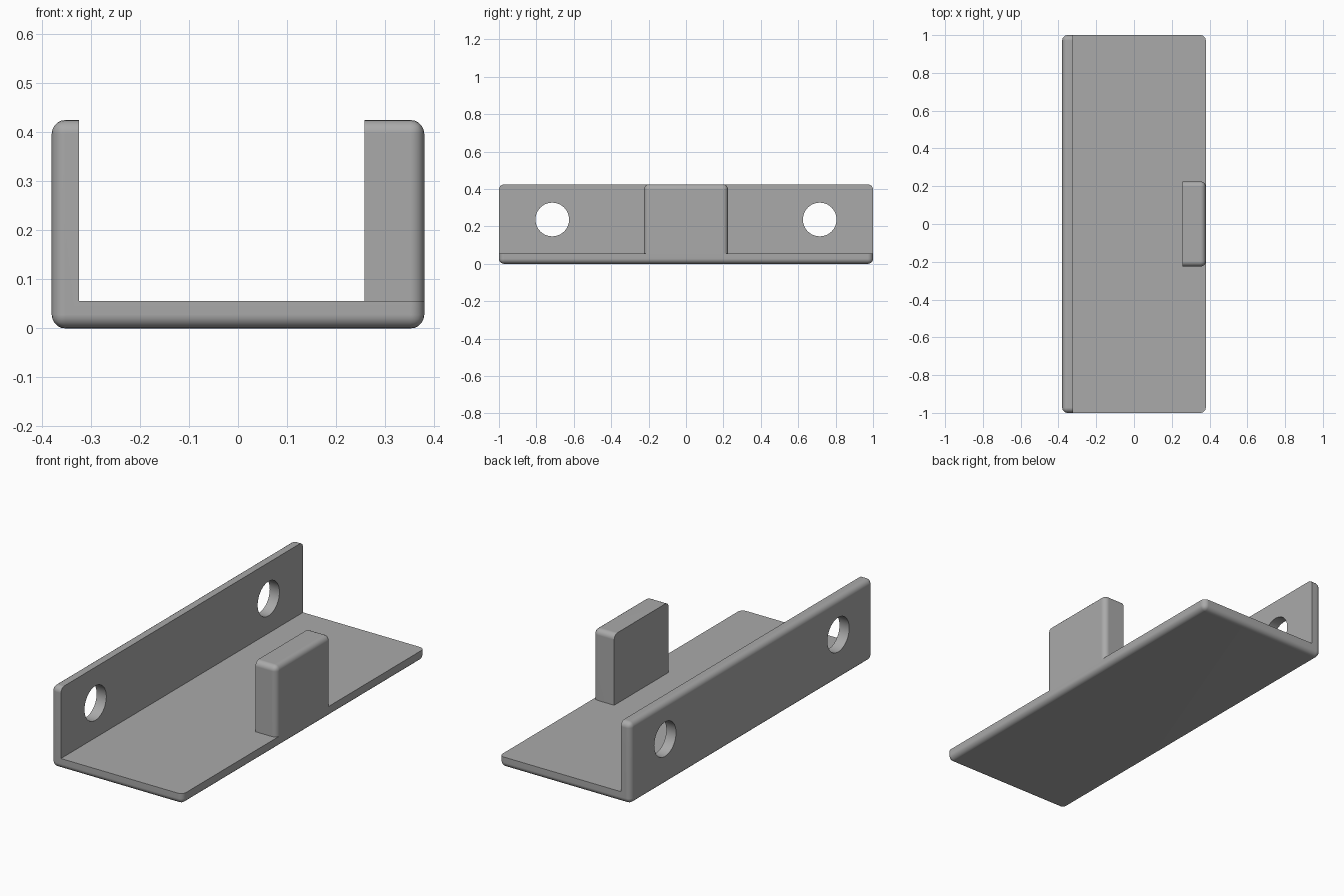
import bpy, bmesh
from mathutils import Matrix, Vector

cube = bpy.data.objects.get("Cube")
if cube:
    bpy.data.objects.remove(cube, do_unlink=True)

HALF_X, HALF_Y, HEIGHT = 0.38, 1.0, 0.425
THICK, ROUND = 0.056, 0.028
TAB_X, TAB_Y = 0.258, 0.225
HOLE_Y, HOLE_Z, HOLE_R = 0.715, 0.237, 0.09

grey = bpy.data.materials.new("plain grey")
grey.use_nodes = True
colour = (0.4, 0.4, 0.4, 1)
grey.diffuse_color = colour
grey.node_tree.nodes["Principled BSDF"].inputs["Base Color"].default_value = colour


def make_object(name, bm):
    mesh = bpy.data.meshes.new(name)
    bm.to_mesh(mesh)
    bm.free()
    mesh.materials.append(grey)
    obj = bpy.data.objects.new(name, mesh)
    bpy.context.collection.objects.link(obj)
    return obj


def box(name, low, high, radius=0):
    low, high = Vector(low), Vector(high)
    bm = bmesh.new()
    bmesh.ops.create_cube(bm, size=1, matrix=Matrix.Translation((low + high) / 2)
                          @ Matrix.Diagonal((*(high - low), 1)))
    if radius:
        bmesh.ops.bevel(bm, geom=bm.edges[:], offset=radius, segments=5,
                        profile=0.5, affect='EDGES')
    return make_object(name, bm)


def hole_cutter(name, y):
    bm = bmesh.new()
    bmesh.ops.create_cone(bm, cap_ends=True, segments=48, radius1=HOLE_R, radius2=HOLE_R,
                          depth=4 * THICK, matrix=Matrix.Translation((-HALF_X, y, HOLE_Z))
                          @ Matrix.Rotation(1.5707963, 4, 'Y'))
    return make_object(name, bm)


def activate(obj):
    bpy.ops.object.select_all(action='DESELECT')
    obj.select_set(True)
    bpy.context.view_layer.objects.active = obj


def cut(obj, cutter):
    cutter.hide_render = True
    activate(obj)
    mod = obj.modifiers.new("cut", 'BOOLEAN')
    mod.operation, mod.solver, mod.object = 'DIFFERENCE', 'EXACT', cutter
    bpy.ops.object.modifier_apply(modifier=mod.name)
    bpy.data.objects.remove(cutter, do_unlink=True)


def finish(obj):
    activate(obj)
    bpy.ops.object.shade_smooth_by_angle(angle=0.6)
    obj.modifiers.new("flat face normals", 'WEIGHTED_NORMAL').keep_sharp = True


# L-shaped bracket: rounded block with the inside removed, leaving sharp inner edges
bracket = box("base_and_wall", (-HALF_X, -HALF_Y, 0), (HALF_X, HALF_Y, HEIGHT), ROUND)
cut(bracket, box("pocket", (-HALF_X + THICK, -2, THICK), (1, 2, 1)))

# Mounting holes through the wall
for side in (-1, 1):
    cut(bracket, hole_cutter("hole", side * HOLE_Y))
finish(bracket)

# Tab: rounded outside and top, sharp inside and where it meets the base
tab = box("tab", (TAB_X - 0.1, -TAB_Y, -0.1), (HALF_X, TAB_Y, HEIGHT), ROUND)
cut(tab, box("below", (-1, -1, -1), (1, 1, THICK)))
cut(tab, box("inside", (-1, -1, -1), (TAB_X, 1, 1)))
finish(tab)
